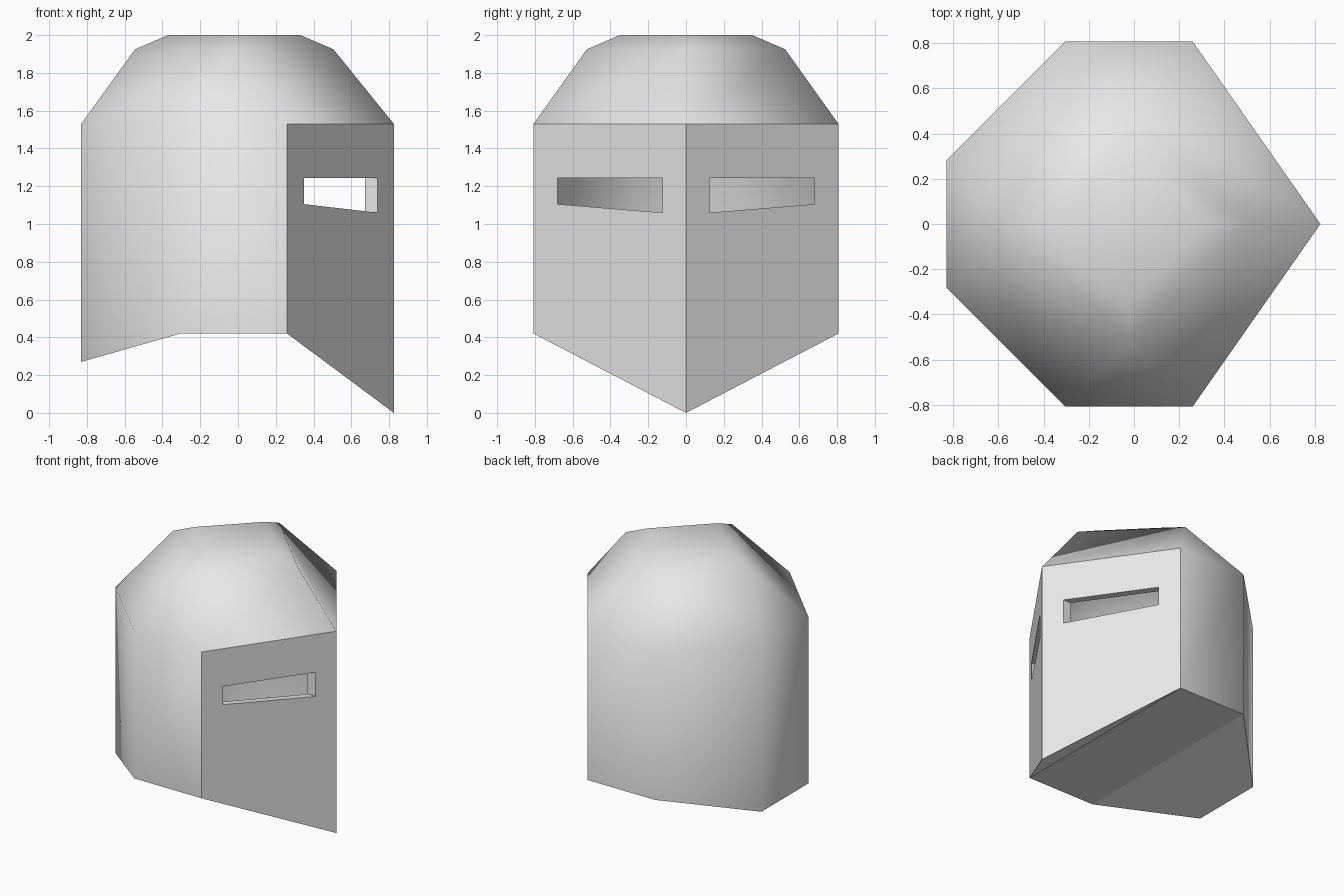
import bpy
import bmesh

cube = bpy.data.objects.get("Cube")
if cube:
    bpy.data.objects.remove(cube, do_unlink=True)

grey = bpy.data.materials.new("light_grey")
grey.use_nodes = True
colour = (0.8, 0.8, 0.8, 1)
grey.diffuse_color = colour
grey.node_tree.nodes["Principled BSDF"].inputs["Base Color"].default_value = colour

bm = bmesh.new()
BROW = 1.53
SLIT_DEPTH = 0.065


def ring(points):
    return [bm.verts.new(p) for p in points]


def face(verts, smooth=True):
    f = bm.faces.new(verts)
    f.smooth = smooth
    return f


# Footprint from the front ridge round to the other cheek, with hem heights
footprint = [(0.825, 0, 0), (0.26, 0.807, 0.42), (-0.305, 0.807, 0.42),
             (-0.83, 0.282, 0.27), (-0.83, -0.282, 0.27),
             (-0.305, -0.807, 0.42), (0.26, -0.807, 0.42)]
hem = ring(footprint)
brow = ring([(x, y, BROW) for x, y, z in footprint])


# Crown: two four-sided rings and a flat top
def diamond(r, z):
    return ring([(r - 0.02, 0, z), (-0.02, r, z), (-r - 0.02, 0, z), (-0.02, -r, z)])


shoulder = diamond(0.525, 1.925)
top = diamond(0.35, 2.0)
face(top)
for i in range(4):
    j = (i + 1) % 4
    face([shoulder[i], shoulder[j], top[j], top[i]])

# Each brow corner belongs to one crown corner
owner = [0, 1, 1, 2, 2, 3, 3]
for i in range(7):
    j = (i + 1) % 7
    a, b = owner[i], owner[j]
    corners = [brow[i], brow[j], shoulder[b]]
    if a != b:
        corners.append(shoulder[a])
    face(corners)

# Side and back walls
for i in range(1, 6):
    face([hem[i], hem[i + 1], brow[i + 1], brow[i]])

# Underside panels
face([hem[0], hem[6], hem[1]], False)
face([hem[1], hem[6], hem[5], hem[2]], False)
face([hem[2], hem[5], hem[4], hem[3]], False)


# Flat visor plates, each with an eye slit cut through it
def visor(cheek, side):
    def on_plate(y, z):
        t = y / 0.807
        return (0.825 - 0.565 * t, side * y, z)

    outline = [hem[0], hem[cheek], brow[cheek], brow[0]]
    slit = ring([on_plate(0.125, 1.06), on_plate(0.68, 1.105),
                 on_plate(0.68, 1.243), on_plate(0.125, 1.243)])
    inner = ring([(v.co.x - SLIT_DEPTH, v.co.y, v.co.z) for v in slit])
    for i in range(4):
        j = (i + 1) % 4
        for near, far in ((outline, slit), (slit, inner)):
            quad = [near[i], near[j], far[j], far[i]]
            face(quad if side > 0 else quad[::-1], False)


visor(1, 1)
visor(6, -1)

mesh = bpy.data.meshes.new("helmet")
bm.to_mesh(mesh)
bm.free()
mesh.materials.append(grey)
helmet = bpy.data.objects.new("helmet", mesh)
bpy.context.collection.objects.link(helmet)
